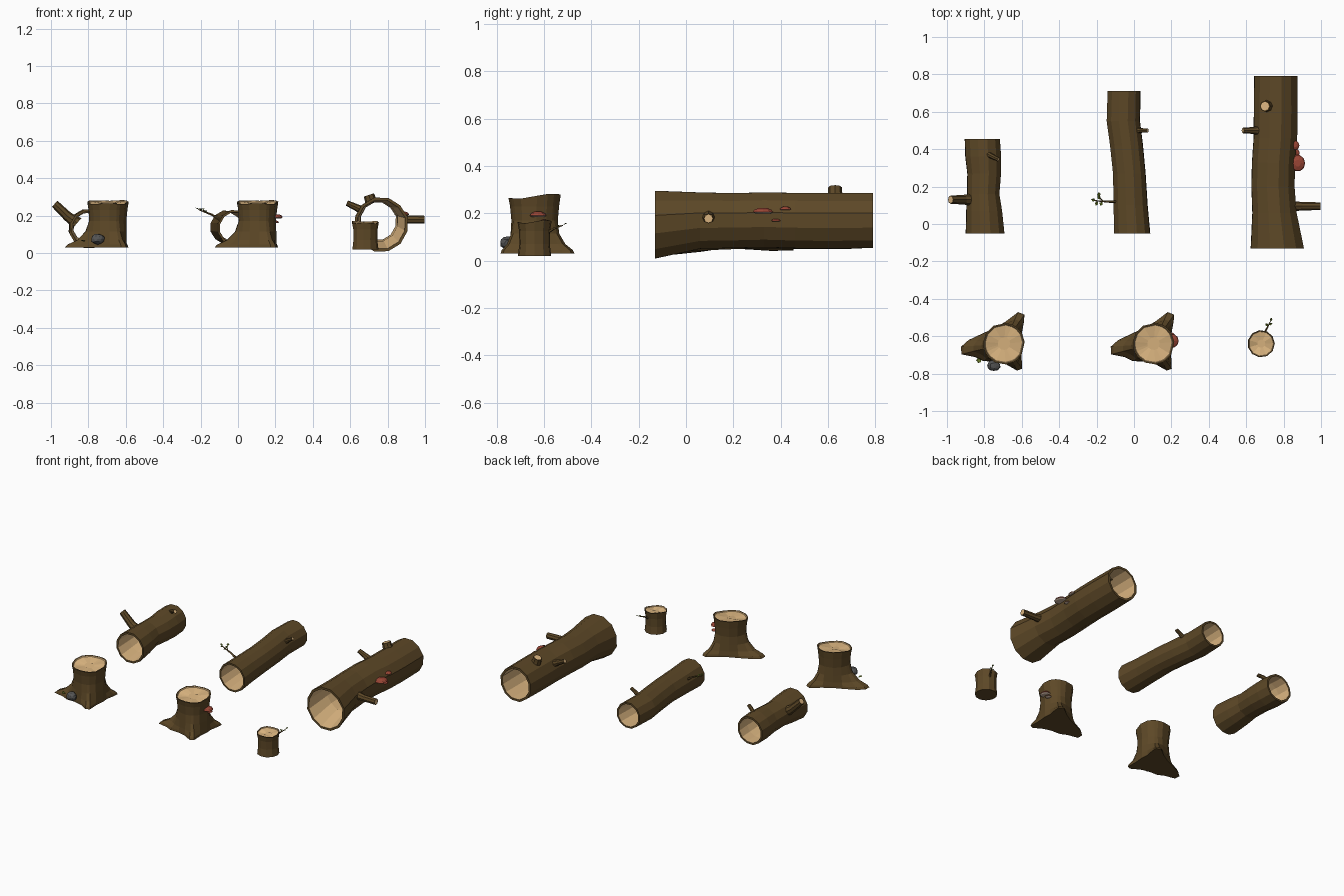
import bpy, bmesh, random
from math import cos, sin, radians, pi
from mathutils import Vector

if "Cube" in bpy.data.objects:
    bpy.data.objects.remove(bpy.data.objects["Cube"])

random.seed(4)


def material(name, rgb):
    m = bpy.data.materials.new(name)
    m.diffuse_color = (*rgb, 1)
    m.use_nodes = True
    m.node_tree.nodes["Principled BSDF"].inputs["Base Color"].default_value = m.diffuse_color
    return m


BARK = material("bark", (0.11, 0.065, 0.02))
WOOD = material("cut_wood", (0.72, 0.47, 0.22))
RED = material("mushroom_red", (0.32, 0.06, 0.035))
PALE = material("mushroom_gills", (0.6, 0.45, 0.35))
STONE = material("stone", (0.09, 0.09, 0.09))
LEAF = material("leaf", (0.13, 0.18, 0.02))


def loft(name, rings, mats, slots, start=None, end=None, closed=False):
    """Skin rings of points; slots gives the material slot of each band."""
    bm = bmesh.new()
    loops = [[bm.verts.new(p) for p in ring] for ring in rings]
    pairs = list(zip(loops, loops[1:] + loops[:1])) if closed else list(zip(loops, loops[1:]))
    for (a, b), slot in zip(pairs, slots):
        for i in range(len(a)):
            j = (i + 1) % len(a)
            bm.faces.new((a[i], a[j], b[j], b[i])).material_index = slot
    for loop, slot in ((loops[0], start), (loops[-1], end)):
        if slot is not None:
            bm.faces.new(loop).material_index = slot
    bmesh.ops.recalc_face_normals(bm, faces=bm.faces)
    me = bpy.data.meshes.new(name)
    bm.to_mesh(me)
    bm.free()
    for m in mats:
        me.materials.append(m)
    ob = bpy.data.objects.new(name, me)
    bpy.context.collection.objects.link(ob)
    return ob


def hollow_log(name, stations, wall, sides=12):
    """Stations are (y, centre x, centre z, radius)."""
    wobble = [random.uniform(0.97, 1.01) for _ in range(sides)]

    def ring(s, inset):
        y, x, z, r = s
        return [(x + (r * w - inset) * cos(2 * pi * (i + .5) / sides), y,
                 z + (r * w - inset) * sin(2 * pi * (i + .5) / sides)) for i, w in enumerate(wobble)]
    rings = [ring(s, 0) for s in stations] + [ring(s, wall) for s in reversed(stations)]
    n = len(stations) - 1
    loft(name, rings, [BARK, WOOD], [0] * n + [0] + [1] * n + [0], closed=True)


def limb(name, points, radii, sides=8, cut=WOOD):
    """Tapered branch through points, sawn off at the end."""
    pts = [Vector(p) for p in points]
    q = (pts[-1] - pts[0]).to_track_quat('Z', 'Y')
    rings = [[p + q @ Vector((r * cos(2 * pi * i / sides), r * sin(2 * pi * i / sides), 0))
              for i in range(sides)] for p, r in zip(pts, radii)]
    tip = rings[-1]
    centre = pts[-1]
    rings.append([centre + (p - centre) * 0.8 for p in tip])
    loft(name, rings, [BARK, cut], [0] * (len(rings) - 1), 0, 1)


def mushroom(name, loc, rx, ry, h):
    """Shelf cap with a pale flat underside."""
    rings = [[(loc[0] + rx * k * cos(2 * pi * i / 10), loc[1] + ry * k * sin(2 * pi * i / 10), loc[2] + h * z)
              for i in range(10)] for k, z in ((.75, -.3), (1, 0), (.85, .55), (.4, 1))]
    loft(name, rings, [RED, PALE], [1, 0, 0], 1, 0)


def leaves(name, spots, size):
    """Small folded leaves: (position, direction)."""
    bm = bmesh.new()
    for p, d in spots:
        p, d = Vector(p), Vector(d).normalized()
        side = d.cross(Vector((0, 0, 1))).normalized() * size * 0.35
        up = Vector((0, 0, size * 0.15))
        a, b = bm.verts.new(p), bm.verts.new(p + d * size)
        for s in (side, -side):
            bm.faces.new((a, bm.verts.new(p + d * size * .5 + s + up), b))
    me = bpy.data.meshes.new(name)
    bm.to_mesh(me)
    bm.free()
    me.materials.append(LEAF)
    bpy.context.collection.objects.link(bpy.data.objects.new(name, me))


def top_rings(cx, cy, angles, r, z, tilt):
    """Bark rim, lip and sunken cut face of a stump."""
    return [[(cx + r * k * cos(a), cy + r * k * sin(a), z - dz + tilt * r * k * sin(a) + .004 * sin(3 * a))
             for a in angles] for k, dz in ((1, 0), (.93, 0), (.9, .006), (.3, .012))]


# Footprint of a large stump: (angle, radius), spikes are the roots
FOOT = [(5, .10), (30, .11), (48, .16), (55, .19), (66, .185), (85, .12), (120, .097), (150, .12),
        (174, .19), (184, .23), (194, .235), (205, .17), (220, .145), (245, .105), (275, .11),
        (296, .16), (306, .165), (328, .11)]


def large_stump(name, cx, cy):
    angles = [radians(a) for a, _ in FOOT]
    rings = []
    for z, spread, body in ((.03, 1, .1), (.045, .9, .1), (.07, .5, .1), (.115, .16, .1),
                            (.17, .03, .098), (.23, 0, .104)):
        rings.append([(cx + (body + (f - .1) * spread) * cos(a), cy + (body + (f - .1) * spread) * sin(a), z)
                      for a, (_, f) in zip(angles, FOOT)])
    rings += top_rings(cx, cy, angles, .111, .272, .1)
    loft(name, rings, [BARK, WOOD], [0] * 7 + [1, 1], 0, 1)


# Hollow logs
hollow_log("short_log", [(-.05, -.795, .13, .108), (.07, -.80, .135, .1), (.16, -.805, .14, .09),
                         (.27, -.80, .138, .094), (.36, -.805, .138, .1), (.455, -.81, .138, .098)], .013)
hollow_log("middle_log", [(-.05, -.01, .132, .1), (.1, -.018, .135, .094), (.27, -.025, .138, .09),
                          (.42, -.04, .137, .091), (.55, -.057, .137, .092), (.71, -.053, .138, .091)], .012)
hollow_log("long_log", [(-.13, .765, .153, .148), (.06, .75, .17, .123), (.2, .742, .17, .12),
                        (.33, .745, .173, .12), (.46, .755, .17, .121), (.6, .757, .169, .122),
                        (.79, .757, .17, .12)], .015)

# Branches on the logs
limb("short_log_branch", [(-.86, .13, .16), (-.91, .13, .195), (-.98, .13, .263)], (.034, .026, .022))
limb("short_log_stub", [(-.785, .375, .215), (-.755, .36, .24), (-.725, .345, .25)], (.016, .013, .012))
limb("middle_log_stub", [(.01, .5, .175), (.045, .5, .2), (.072, .5, .215)], (.016, .012, .011))
limb("long_log_right_branch", [(.85, .095, .185), (.9, .095, .18), (.997, .095, .178)], (.028, .022, .021))
limb("long_log_left_branch", [(.67, .5, .225), (.63, .5, .245), (.582, .5, .267)], (.024, .018, .015))
limb("long_log_top_stub", [(.715, .63, .265), (.706, .63, .29), (.70, .63, .31)], (.034, .03, .029))

# Large stumps
large_stump("left_stump", -.695, -.64)
large_stump("centre_stump", .105, -.64)

# Small stump
angs = [2 * pi * i / 11 for i in range(11)]
small = [[(.68 + r * cos(a), -.64 + r * sin(a), z) for a in angs]
         for z, r in ((.02, .071), (.07, .065), (.125, .066))]
loft("small_stump", small + top_rings(.68, -.64, angs, .073, .165, .08), [BARK, WOOD], [0] * 4 + [1, 1], 0, 1)

# Leafy twigs
limb("middle_log_twig", [(-.1, .12, .18), (-.14, .12, .205), (-.21, .125, .232)], (.008, .006, .003), 5, BARK)
limb("middle_log_side_twig", [(-.165, .12, .215), (-.185, .145, .23)], (.004, .002), 5, BARK)
leaves("middle_log_leaves", [((-.205, .125, .23), (-1, .3, .5)), ((-.195, .122, .228), (-.4, -1, .4)),
                             ((-.185, .145, .23), (-.2, 1, .3)), ((-.18, .13, .222), (-.6, 1, .2)),
                             ((-.17, .12, .216), (-.5, -1, .5))], .028)
limb("small_stump_twig", [(.695, -.59, .115), (.71, -.56, .135), (.73, -.52, .15)], (.007, .005, .002), 5, BARK)
leaves("small_stump_leaves", [((.73, -.52, .15), (.3, 1, .5)), ((.72, -.54, .145), (1, .5, .2)),
                              ((.718, -.545, .143), (-1, .8, .3))], .022)
leaves("left_stump_sprig", [((-.82, -.72, .06), (-.6, -1, .3)), ((-.82, -.72, .06), (-1, -.5, .4))], .03)

# Shelf mushrooms
mushroom("log_mushroom_large", (.875, .325, .205), .04, .045, .018)
mushroom("log_mushroom_medium", (.862, .42, .217), .022, .025, .011)
mushroom("log_mushroom_small", (.868, .38, .168), .018, .02, .009)
mushroom("stump_mushroom_large", (.205, -.625, .19), .034, .037, .017)
mushroom("stump_mushroom_small", (.2, -.6, .163), .02, .02, .01)

# Stone beside the left stump
bpy.ops.mesh.primitive_ico_sphere_add(subdivisions=2, radius=1, location=(-.75, -.757, .075))
stone = bpy.context.object
stone.name = "stone"
stone.scale = (.038, .03, .03)
for v in stone.data.vertices:
    v.co *= random.uniform(.88, 1.05)
stone.data.materials.append(STONE)
